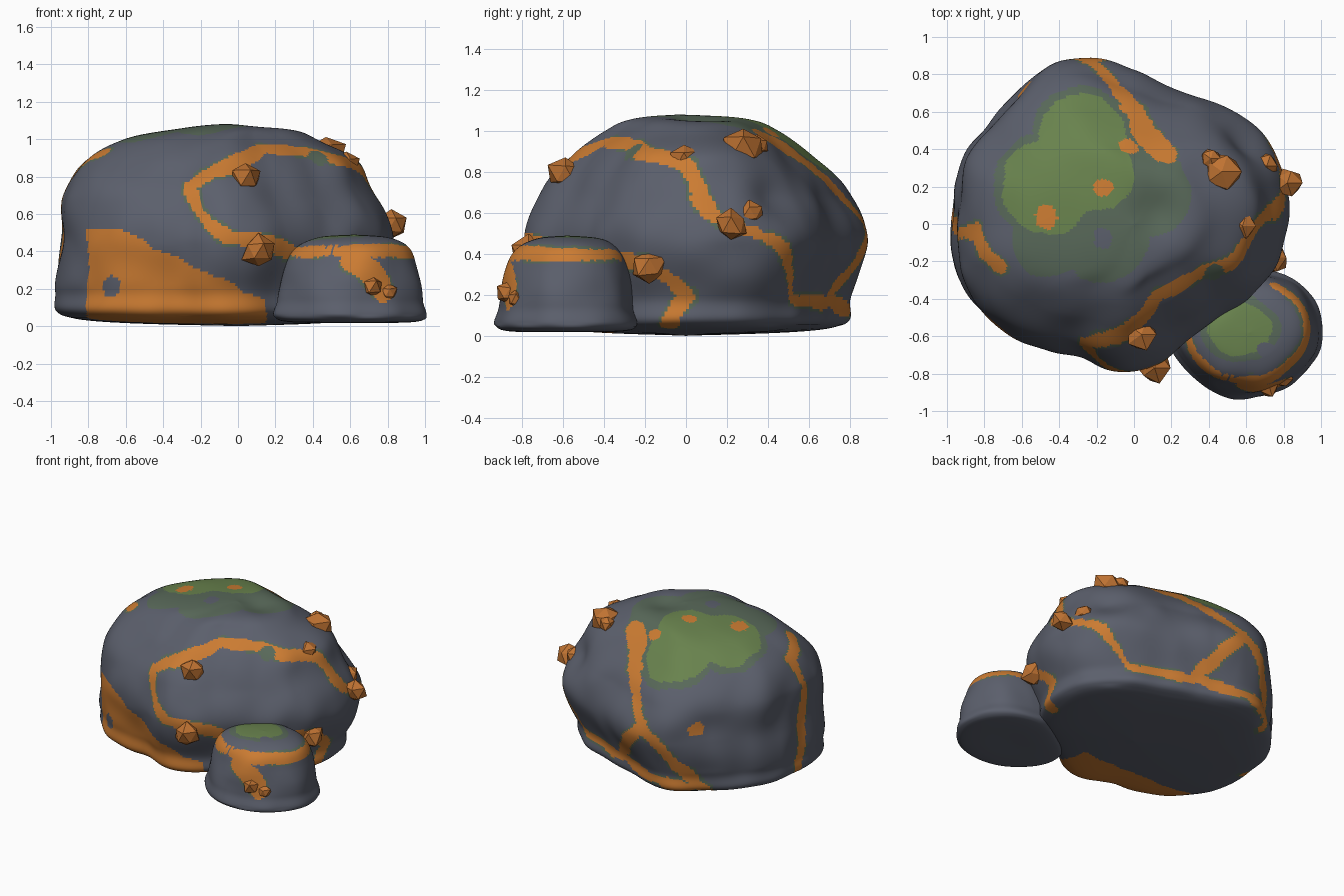
import bpy, bmesh, math, random
from mathutils import Vector, noise
from mathutils.bvhtree import BVHTree
from mathutils.kdtree import KDTree

if "Cube" in bpy.data.objects:
    bpy.data.objects.remove(bpy.data.objects["Cube"])

random.seed(4)


def material(name, rgb):
    m = bpy.data.materials.new(name)
    m.diffuse_color = (*rgb, 1)
    m.use_nodes = True
    m.node_tree.nodes["Principled BSDF"].inputs["Base Color"].default_value = m.diffuse_color
    return m


ROCK, ORE, MOSS, DULL = range(4)
MATS = [material("grey rock", (0.105, 0.115, 0.15)),
        material("copper ore", (0.60, 0.20, 0.032)),
        material("moss green", (0.14, 0.225, 0.075)),
        material("dull moss", (0.098, 0.14, 0.10))]
NUGGET = material("copper nugget", (0.52, 0.17, 0.032))


def catmull(a, b, c, d, t):
    return b + 0.5 * t * (c - a + t * (2 * a - 5 * b + 4 * c - d + t * (3 * (b - c) + d - a)))


def boulder(centre, outline, levels, seg):
    """Smooth loft of one outline through levels of (z, x scale, y scale, x shift)."""
    n = len(outline)
    radius = []
    for j in range(seg):
        i, f = divmod(j * n / seg, 1)
        radius.append(catmull(*[outline[(int(i) + o) % n] for o in (-1, 0, 1, 2)], f))
    bm = bmesh.new()
    rows = []
    last = len(levels) - 1
    for k in range(last):
        quad = [levels[min(max(k + o, 0), last)] for o in (-1, 0, 1, 2)]
        steps = int(math.dist(quad[1][:2], quad[2][:2]) * 50) + 4
        for s in range(steps + (k == last - 1)):
            z, sx, sy, dx = [catmull(*c, s / steps) for c in zip(*quad)]
            row = []
            for j, r in enumerate(radius):
                a = math.tau * j / seg
                out = Vector((math.cos(a), math.sin(a), 0))
                p = Vector((centre[0] + dx + r * sx * out.x, centre[1] + r * sy * out.y, max(0, z)))
                if z > 0.05:
                    p += out * noise.noise(p * 4.5) * 0.022 * min(1, sx * 2)
                row.append(bm.verts.new(p))
            rows.append(row)
    for lo, hi in zip(rows, rows[1:]):
        for j in range(seg):
            bm.faces.new((lo[j], lo[j - 1], hi[j - 1], hi[j]))
    bmesh.ops.remove_doubles(bm, verts=rows[0] + rows[-1], dist=1e-5)
    bmesh.ops.recalc_face_normals(bm, faces=bm.faces)
    return bm


def paint(bm, centre, veins, blobs, area):
    """Veins are paths of (bearing in degrees, z) cast onto the surface."""
    bvh = BVHTree.FromBMesh(bm)
    pts = []
    for width, path in veins:
        for (a, z), (b, w) in zip(path, path[1:]):
            for s in range(31):
                t = s / 30
                ang = math.radians(a + (b - a) * t)
                out = Vector((math.cos(ang), math.sin(ang), 0))
                hit = bvh.ray_cast(Vector((*centre, z + (w - z) * t)) + out * 3, -out)[0]
                if hit:
                    pts.append((hit, width))
    kd = KDTree(len(pts))
    for i, (p, w) in enumerate(pts):
        kd.insert(p, i)
    kd.balance()
    spots = [(m, bvh.find_nearest(Vector(c))[0]) for m, c in blobs]
    for f in bm.faces:
        p = f.calc_center_median()
        q = p + noise.noise_vector(p * 7) * 0.025 + noise.noise_vector(p * 22) * 0.007
        co, i, d = kd.find(q)
        gap = d - pts[i][1] * (1 + 0.5 * noise.noise(p * 5))
        mat = area(q)
        if gap < 0:
            mat = ORE
        elif gap < 0.016 and mat == ROCK and noise.noise(p * 6) > -0.12:
            mat = DULL
        for m, c in spots:
            if (q - c).length < 0.055:
                mat = m
        f.material_index = mat


def finish(bm, name, mats, smooth):
    me = bpy.data.meshes.new(name)
    bm.to_mesh(me)
    bm.free()
    for m in mats:
        me.materials.append(m)
    ob = bpy.data.objects.new(name, me)
    bpy.context.collection.objects.link(ob)
    if smooth:
        me.shade_smooth()


# Main boulder: outline radii counter-clockwise from +x
outline = [.82, .86, .82, .76, .82, .96, .93, .95, .93, .95, .88, .77, .8, .7, .68, .77]
levels = [(0, 0, 0, 0), (.04, .87, .8, -.06), (.19, .97, .9, -.07), (.47, 1, 1, 0), (.7, .95, .89, -.05),
          (.88, .83, .69, -.05), (1, .58, .5, -.06), (1.06, .32, .33, 0), (1.09, 0, 0, 0)]
bm = boulder((0, 0), outline, levels, 300)
for v in bm.verts:  # shallow dip between the two summits, dent at the back right
    v.co.z -= .04 * math.exp(-(v.co - Vector((.12, .06, 1.08))).length_squared * 60)
    v.co.xy *= 1 - .08 * math.exp(-(v.co - Vector((.6, .45, .66))).length_squared * 50)

moss = [(-.27, .47, .23), (-.46, .2, .25), (-.2, .27, .2)]
fringe = [(x, y, r + .04) for x, y, r in moss] + [(.05, .18, .25), (-.16, -.07, .24), (-.45, -.08, .2)]


def main_area(q):
    if q.y < -.36 and -.8 < q.x < .15 and q.z < min(.52, .2 - q.x / 2):
        return ORE  # broad ore patch, low on the front
    if q.z > .7:
        for mat, discs in ((MOSS, moss), (DULL, fringe)):
            if any(math.hypot(q.x - x, q.y - y) < r for x, y, r in discs):
                return mat
    return ROCK


veins = [
    # front loop, over the right shoulder and along the back
    (.042, [(254, .6), (247, .76), (270, .89), (288, .95), (325, .94), (360, .83), (370, .58)]),
    (.035, [(370, .58), (392, .46), (407, .18), (446, .17)]),
    (.043, [(254, .6), (266, .48), (290, .41), (345, .36), (360, .2), (352, .05)]),
    # back veins and left vein
    (.055, [(66, .98), (85, .91), (92, .8)]),
    (.04, [(92, .8), (108, .5), (120, .28), (135, .06)]),
    (.04, [(106, .55), (86, .17), (128, .1)]),
    (.045, [(197, .93), (183, .86), (183, .5), (176, .06)])]
blobs = [(ROCK, (-.68, -.57, .2)), (ROCK, (-.16, -.08, 1.07)), (ORE, (-.6, .72, .55)),
         (ORE, (-.16, .2, 1.05)), (ORE, (-.47, .03, 1)), (ORE, (-.02, .42, 1)), (DULL, (.42, -.25, .9))]
paint(bm, (0, 0), veins, blobs, main_area)
finish(bm, "main_boulder", MATS, True)

# Small boulder at the front right
corner = (.62, -.58)
levels = [(z, s, s, 0) for z, s in ((.02, 0), (.03, .98), (.14, 1), (.31, .92), (.42, .79), (.475, .48), (.49, 0))]
bm = boulder(corner, [.37, .35, .32, .31, .4, .36, .33, .34], levels, 180)


def small_area(q):
    e = math.hypot(q.x - .57, (q.y + .56) * 1.15)
    return ROCK if q.z < .4 or e > .21 else MOSS if e < .17 else DULL


paint(bm, corner, [(.04, [(150, .41), (420, .4)]), (.06, [(265, .37), (285, .32), (298, .2)])],
      [(ROCK, (.71, -.68, .47))], small_area)
finish(bm, "small_boulder", MATS, True)

# Faceted ore nuggets
nuggets = [(.04, -.59, .79, .09), (.11, -.77, .4, .09), (.58, -.01, .86, .08), (.47, .28, .92, .11),
           (.41, .35, .93, .06), (.71, .31, .6, .07), (.82, .22, .54, .08), (.74, -.18, .34, .09),
           (.72, -.86, .21, .065), (.8, -.83, .18, .05)]
for k, (x, y, z, r) in enumerate(nuggets):
    bm = bmesh.new()
    bmesh.ops.create_icosphere(bm, subdivisions=1, radius=r)
    for v in bm.verts:
        v.co = v.co * random.uniform(0.82, 1.15) + Vector((x, y, z))
    finish(bm, "ore_nugget_%d" % (k + 1), [NUGGET], False)
